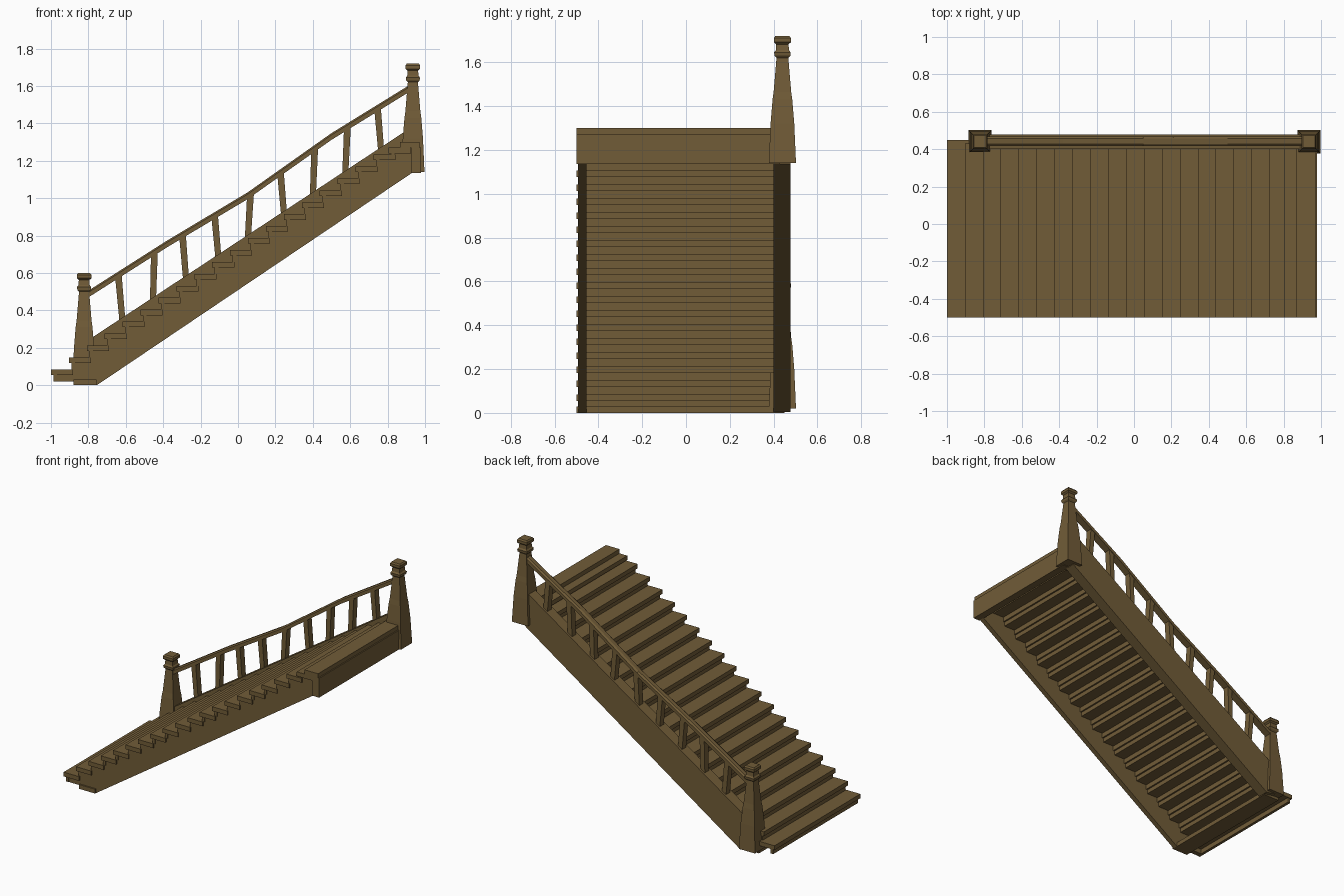
import bpy, bmesh
from mathutils import Vector

if "Cube" in bpy.data.objects:
    bpy.data.objects.remove(bpy.data.objects["Cube"], do_unlink=True)

wood = bpy.data.materials.new("brown_wood")
wood.use_nodes = True
colour = (0.165, 0.107, 0.039, 1)
wood.diffuse_color = colour
bsdf = wood.node_tree.nodes["Principled BSDF"]
bsdf.inputs["Base Color"].default_value = colour
bsdf.inputs["Roughness"].default_value = 0.9


def finish(name, bm):
    bmesh.ops.recalc_face_normals(bm, faces=bm.faces)
    mesh = bpy.data.meshes.new(name)
    bm.to_mesh(mesh)
    bm.free()
    mesh.materials.append(wood)
    obj = bpy.data.objects.new(name, mesh)
    bpy.context.collection.objects.link(obj)
    return obj


def loft(name, rings):
    """Skin a list of equal-length point rings and cap both ends."""
    bm = bmesh.new()
    loops = [[bm.verts.new(p) for p in ring] for ring in rings]
    n = len(loops[0])
    for a, b in zip(loops, loops[1:]):
        for k in range(n):
            bm.faces.new((a[k], a[(k + 1) % n], b[(k + 1) % n], b[k]))
    bm.faces.new(loops[0])
    bm.faces.new(loops[-1])
    return finish(name, bm)


def slab(name, outline, y0, y1):
    """Side outline in x and z, extruded across y."""
    return loft(name, [[(x, y, z) for x, z in outline] for y in (y0, y1)])


def box(name, x0, x1, y0, y1, z0, z1):
    return slab(name, [(x0, z0), (x1, z0), (x1, z1), (x0, z1)], y0, y1)


def square(x, y, z, h, d=None):
    d = d or h
    return [(x - h, y - d, z), (x + h, y - d, z), (x + h, y + d, z), (x - h, y + d, z)]


COUNT, RUN, RISE = 19, 0.0958, 0.0638
THICK, LIP = 0.03, 0.013
FRONT, BACK, RAIL_Y = -0.5, 0.45, 0.442
steps = [(-1 + i * RUN, 0.085 + i * RISE) for i in range(COUNT)]
steps.append((0.805, 1.27))

# Treads and risers
for i, (x, z) in enumerate(steps):
    end = BACK if i == 0 else 0.43
    box(f"tread_{i + 1}", x, x + RUN + 0.022, FRONT, end, z - THICK, z)
    box(f"riser_{i + 1}", x + LIP, x + LIP + 0.02, FRONT + 0.008, end - 0.005,
        z - RISE, z - THICK)

# Top landing board with its fascia, and the foot block
box("top_tread", 0.865, 0.97, FRONT, 0.43, 1.27, 1.3)
box("top_fascia", 0.925, 0.978, FRONT, 0.43, 1.135, 1.27)
box("foot_block", -0.88, -0.757, FRONT, BACK, 0.0, 0.03)

# Open sawtooth stringer along the front
saw = [(-0.755, 0.0), (-0.88, 0.0), (-0.88, 0.021), (steps[0][0] + LIP, 0.021)]
for (x, z), (nx, nz) in zip(steps, steps[1:] + [(0.9, 0)]):
    saw += [(x + LIP, z - THICK), (nx + LIP, z - THICK)]
saw += [(0.93, 1.24), (0.93, 1.135)]
slab("front_stringer", saw, -0.49, -0.455)

# Closed stringer along the back, carrying the railing
slab("back_stringer", [(-0.84, 0.02), (-0.755, 0.005), (0.93, 1.135),
                       (0.93, 1.38), (0.905, 1.365), (-0.765, 0.265), (-0.84, 0.215)],
     0.4, 0.478)

# Newel posts: square turned profile of height and half width
PROFILE = [(0, 0.062), (0.18, 0.054), (0.29, 0.045), (0.325, 0.04), (0.48, 0.027),
           (0.49, 0.036), (0.505, 0.038), (0.515, 0.03), (0.542, 0.028),
           (0.552, 0.039), (0.57, 0.039), (0.58, 0.032)]
for name, x, base in (("lower_newel", -0.823, 0.02), ("upper_newel", 0.935, 1.14)):
    loft(name, [square(x, 0.44, base + h, w) for h, w in PROFILE])

# Hand rail with a slight sag between the posts
RAIL = [(-0.82, 0.475), (-0.38, 0.755), (0.05, 1.012), (0.5, 1.33), (0.93, 1.595)]
loft("hand_rail", [[(x, RAIL_Y + dy, z + dz) for dy, dz in
                    ((-0.026, -0.018), (0.026, -0.018), (0.026, 0.008),
                     (0.014, 0.018), (-0.014, 0.018), (-0.026, 0.008))]
                   for x, z in RAIL])


def rail_height(x):
    for (x0, z0), (x1, z1) in zip(RAIL, RAIL[1:]):
        if x <= x1:
            return z0 + (z1 - z0) * (x - x0) / (x1 - x0)


# Hand-set balusters, each leaning a little
LEANS = [(-0.617, -0.64), (-0.455, -0.447), (-0.277, -0.297), (-0.104, -0.125), (0.052, 0.067),
         (0.247, 0.227), (0.4, 0.41), (0.573, 0.585), (0.766, 0.746)]
for i, (bottom, top) in enumerate(LEANS):
    foot = 0.265 + (bottom + 0.765) * 0.659 - 0.03
    loft(f"baluster_{i + 1}", [square(bottom, RAIL_Y, foot, 0.016, 0.022),
                               square(top, RAIL_Y, rail_height(top), 0.018, 0.022)])
